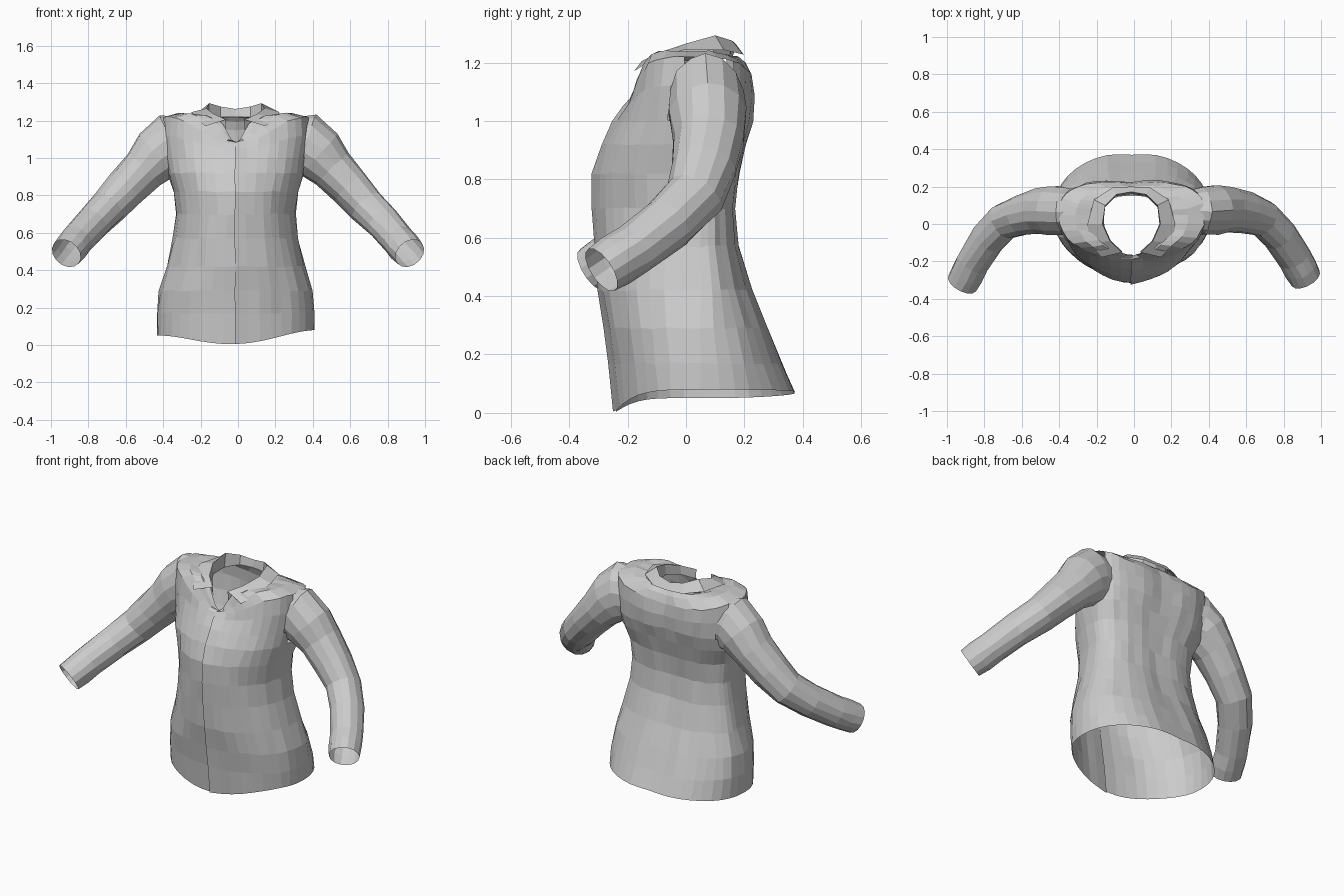
import bpy
import bmesh
import random
from math import sin, cos, pi, exp
from mathutils import Vector

random.seed(4)
cube = bpy.data.objects.get("Cube")
if cube:
    bpy.data.objects.remove(cube, do_unlink=True)

cloth = bpy.data.materials.new("grey_cloth")
cloth.use_nodes = True
GREY = (0.6, 0.6, 0.6, 1)
cloth.diffuse_color = GREY
cloth.node_tree.nodes["Principled BSDF"].inputs["Base Color"].default_value = GREY


def loft(name, rings, closed, drop=None, crumple=0.0):
    """Skin a list of equal-length point rings into one open shell."""
    bm = bmesh.new()
    rows = []
    for k, ring in enumerate(rings):
        j = crumple if 0 < k < len(rings) - 1 else 0
        rows.append([bm.verts.new(p + Vector([random.uniform(-j, j) for _ in p]))
                     for p in ring])
    n = len(rows[0])
    for a, b in zip(rows, rows[1:]):
        for i in range(n if closed else n - 1):
            k = (i + 1) % n
            bm.faces.new((a[i], a[k], b[k], b[i]))
    if drop:
        gone = [f for f in bm.faces if drop(f.calc_center_median())]
        bmesh.ops.delete(bm, geom=gone, context='FACES')
    bmesh.ops.recalc_face_normals(bm, faces=bm.faces)
    mesh = bpy.data.meshes.new(name)
    bm.to_mesh(mesh)
    bm.free()
    mesh.materials.append(cloth)
    obj = bpy.data.objects.new(name, mesh)
    bpy.context.collection.objects.link(obj)
    return obj


# Body: half width, front y, back y, side, front and back heights, front dip sharpness
BODY = [
    (.42, -.24, .385, .065, .005, .07, 4),
    (.42, -.255, .34, .17, .17, .17, 4),
    (.41, -.275, .29, .29, .29, .29, 4),
    (.37, -.295, .235, .42, .42, .42, 4),
    (.335, -.305, .19, .57, .57, .57, 4),
    (.32, -.312, .178, .70, .70, .70, 4),
    (.335, -.312, .19, .82, .82, .82, 4),
    (.365, -.28, .215, .92, .92, .92, 4),
    (.38, -.24, .235, 1.0, 1.0, 1.0, 4),
    (.395, -.205, .24, 1.12, 1.05, 1.08, 4),
    (.39, -.187, .232, 1.22, 1.075, 1.15, 5),
    (.30, -.18, .215, 1.24, 1.08, 1.195, 7),
    (.22, -.172, .195, 1.23, 1.08, 1.218, 10),
    (.15, -.165, .165, 1.205, 1.08, 1.22, 14),
]


def body_ring(hw, yf, yb, zs, zf, zb, sharp, steps=40):
    pts = []
    mid = 0.05
    # the chest and shoulder blades are boxier than the skirt and neck
    upper = hw > .36 and zs > .9
    full_x, full_y, full_front = (.9, .6, .82) if upper else (1, .88, .88)
    for i in range(steps + 1):
        t = 2 * pi * i / steps
        s, c = sin(t), -cos(t)
        if c > 0:   # back, with a shallow spine groove
            x = hw * abs(s) ** full_x * (1 if s > 0 else -1)
            y = mid + (yb - mid) * c ** full_y - .015 * exp(-(x / .09) ** 2) * c
            z = zs + (zb - zs) * c * c
        else:
            x = hw * s
            y = mid - (mid - yf) * abs(c) ** full_front
            z = zs + (zf - zs) * abs(c) ** sharp
        # the two front edges overlap at the button line
        if i == 0:
            x, y = -.004, y - .01
        elif i == steps:
            x = .008
        if zs < .1:
            z += .035 * x
        pts.append(Vector((x - .012, y, z)))
    return pts


def in_armhole(p):
    return abs(p.x) > .34 and ((p.y - .075) / .11) ** 2 + ((p.z - 1.07) / .13) ** 2 < 1


loft("shirt_body", [body_ring(*r) for r in BODY], False, in_armhole, .004)

# Sleeves: centre, radius in the hanging plane, radius front to back
SLEEVE = [
    ((.29, .075, 1.07), .145, .11),
    ((.36, .07, 1.07), .17, .128),
    ((.43, .075, 1.02), .148, .133),
    ((.505, .078, .94), .12, .122),
    ((.60, .06, .84), .108, .11),
    ((.69, .03, .74), .10, .10),
    ((.78, -.06, .65), .095, .095),
    ((.86, -.18, .56), .09, .09),
    ((.89, -.24, .523), .09, .09),
    ((.918, -.29, .49), .085, .085),
]


def sleeve_rings(side, steps=14):
    centres = [Vector(c) for c, _, _ in SLEEVE]
    rings = []
    for k, (_, ru, rv) in enumerate(SLEEVE):
        along = centres[min(k + 1, len(centres) - 1)] - centres[max(k - 1, 0)]
        along.normalize()
        u = along.cross(Vector((0, 1, 0))).normalized()
        v = along.cross(u)
        ring = []
        for i in range(steps):
            a = 2 * pi * i / steps
            p = centres[k] + u * ru * cos(a) + v * rv * sin(a)
            if side < 0:
                p.y -= .03 * k / len(SLEEVE)
            ring.append(Vector((p.x * side, p.y, p.z)))
        rings.append(ring)
    return rings


for side, label in ((1, "left"), (-1, "right")):
    loft(label + "_sleeve", sleeve_rings(side), True, None, .004)

# Collar: stand, fold and outer edge, from the middle of the back to the tip
COLLAR = [
    ((0, .16, 1.22), (0, .172, 1.262), (0, .2, 1.224)),
    ((.08, .15, 1.22), (.08, .158, 1.275), (.10, .195, 1.228)),
    ((.14, .09, 1.21), (.14, .10, 1.293), (.20, .13, 1.243)),
    ((.15, 0, 1.20), (.155, 0, 1.265), (.235, 0, 1.245)),
    ((.11, -.09, 1.18), (.115, -.09, 1.235), (.22, -.11, 1.213)),
    ((.05, -.145, 1.15), (.05, -.152, 1.205), (.16, -.178, 1.17)),
]


def collar_row(station, side):
    return [Vector((x * side - .014, y, z)) for x, y, z in station]


rows = [collar_row(s, -1) for s in reversed(COLLAR[1:])]
rows += [collar_row(s, 1) for s in COLLAR]
loft("collar", rows, False)
